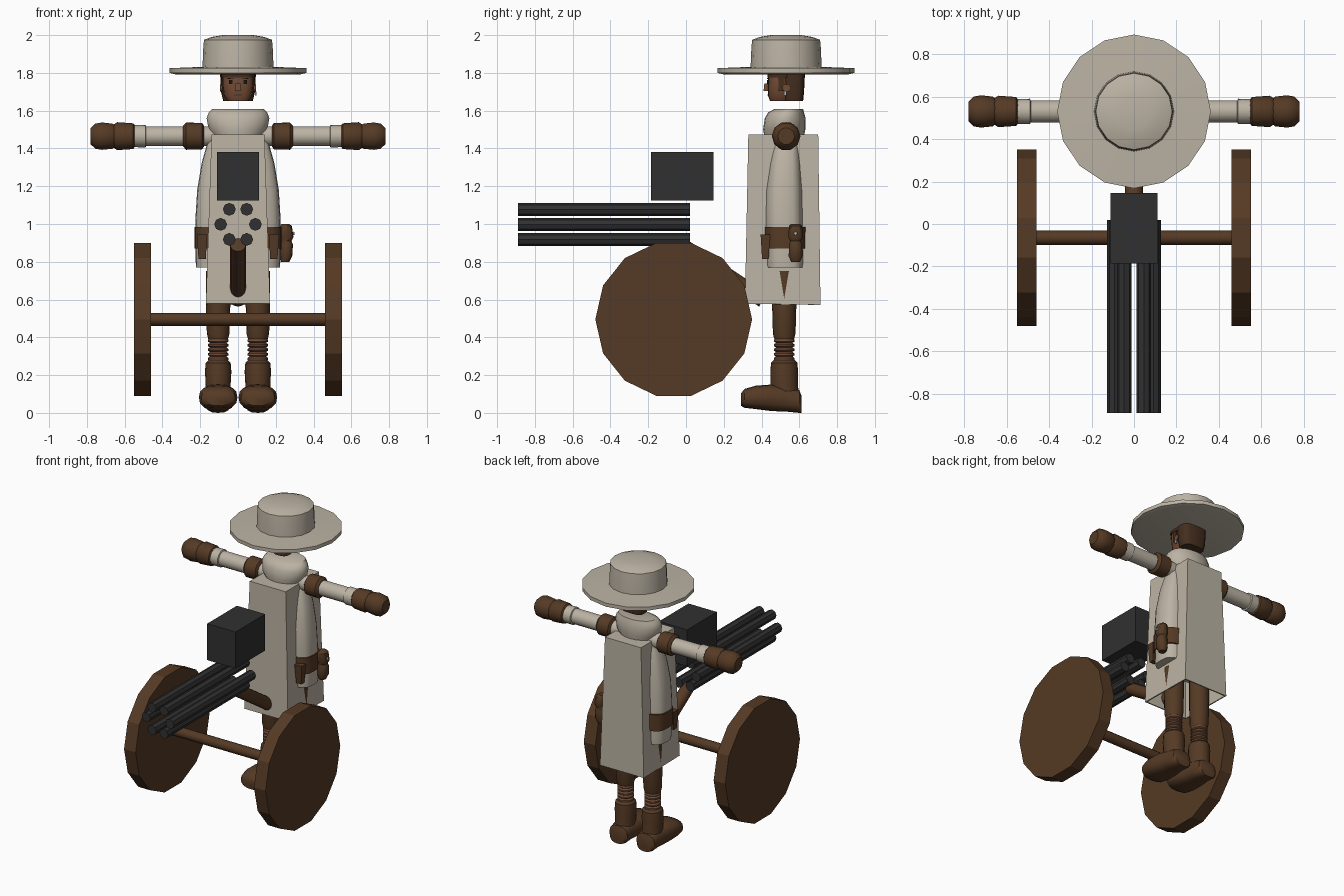
import bpy, bmesh, math
from mathutils import Vector

old = bpy.data.objects.get("Cube")
if old:
    bpy.data.objects.remove(old, do_unlink=True)


def material(name, rgb):
    m = bpy.data.materials.new(name)
    m.use_nodes = True
    col = (*rgb, 1)
    m.diffuse_color = col
    bsdf = m.node_tree.nodes["Principled BSDF"]
    bsdf.inputs["Base Color"].default_value = col
    bsdf.inputs["Roughness"].default_value = 0.8
    return m


CREAM = material("cream cloth", (0.50, 0.45, 0.37))
BROWN = material("brown leather", (0.09, 0.042, 0.018))
SKIN = material("skin", (0.17, 0.07, 0.035))
WRAP = material("shin wrap", (0.17, 0.075, 0.04))
HAIR = material("dark hair", (0.06, 0.028, 0.014))
METAL = material("gun metal", (0.03, 0.03, 0.03))
BLACK = material("black", (0.008, 0.008, 0.008))
SILVER = material("silver", (0.5, 0.5, 0.48))

AXES = {"x": lambda t, a, b: (t, a, b),
        "y": lambda t, a, b: (a, t, b),
        "z": lambda t, a, b: (a, b, t)}


def finish(name, bm, mat, smooth=40):
    bmesh.ops.recalc_face_normals(bm, faces=bm.faces)
    me = bpy.data.meshes.new(name)
    bm.to_mesh(me)
    bm.free()
    me.materials.append(mat)
    ob = bpy.data.objects.new(name, me)
    bpy.context.collection.objects.link(ob)
    if smooth:
        bpy.ops.object.select_all(action="DESELECT")
        ob.select_set(True)
        bpy.context.view_layer.objects.active = ob
        bpy.ops.object.shade_smooth_by_angle(angle=math.radians(smooth))
    return ob


def loft(name, axis, rings, mat, n=16, square=1.0, open_start=False, smooth=40):
    """Rings of (position, centre a, centre b, radius a, radius b); square < 1 gives boxier rings."""
    bm = bmesh.new()
    loops = []
    for t, ca, cb, ra, rb in rings:
        loop = []
        for i in range(n):
            ang = math.tau * i / n
            c, s = math.cos(ang), math.sin(ang)
            a = ca + ra * math.copysign(abs(c) ** square, c)
            b = cb + rb * math.copysign(abs(s) ** square, s)
            loop.append(bm.verts.new(AXES[axis](t, a, b)))
        loops.append(loop)
    for lo, hi in zip(loops, loops[1:]):
        for i in range(n):
            j = (i + 1) % n
            bm.faces.new((lo[i], lo[j], hi[j], hi[i]))
    if not open_start:
        bm.faces.new(loops[0])
    bm.faces.new(loops[-1])
    return finish(name, bm, mat, smooth)


def turned(name, axis, a, b, profile, mat, n=16, smooth=40):
    """Round part from (position, radius) pairs about a straight axis."""
    return loft(name, axis, [(t, a, b, r, r) for t, r in profile], mat, n, smooth=smooth)


def box(name, centre, size, mat, taper=1.0):
    bm = bmesh.new()
    bmesh.ops.create_cube(bm, size=1)
    for v in bm.verts:
        k = taper if v.co.z < 0 else 1
        v.co = Vector((v.co.x * size[0] * k, v.co.y * size[1] * k, v.co.z * size[2])) + Vector(centre)
    return finish(name, bm, mat, 0)


CY = 0.53  # depth of the figure

# Hat
turned("hat", "z", 0, CY, [(1.792, 0.33), (1.80, 0.362), (1.825, 0.362), (1.832, 0.188),
                           (1.93, 0.184), (1.975, 0.18), (1.99, 0.14), (2.0, 0.08)], CREAM)

# Head
loft("head", "z", [(1.65, 0, 0.50, 0.055, 0.055), (1.68, 0, 0.50, 0.075, 0.066),
                   (1.74, 0, 0.50, 0.083, 0.066), (1.80, 0, 0.50, 0.083, 0.066)], SKIN, square=0.7)
loft("hair", "z", [(1.65, 0, 0.57, 0.078, 0.05), (1.70, 0, 0.57, 0.09, 0.055),
                   (1.80, 0, 0.57, 0.095, 0.06)], HAIR, square=0.6)
loft("fringe", "z", [(1.775, 0, 0.51, 0.09, 0.078), (1.80, 0, 0.51, 0.092, 0.08)], HAIR, square=0.7)
box("nose", (0, 0.43, 1.725), (0.026, 0.03, 0.04), SKIN, 1.3)
box("mouth", (0, 0.434, 1.683), (0.04, 0.006, 0.006), HAIR)
for side, s in (("left", 1), ("right", -1)):
    box(side + "_eye", (s * 0.038, 0.434, 1.752), (0.02, 0.009, 0.022), BLACK)
    box(side + "_brow", (s * 0.038, 0.434, 1.77), (0.034, 0.009, 0.007), HAIR)
    box(side + "_sideburn", (s * 0.08, 0.505, 1.745), (0.014, 0.035, 0.08), HAIR, 0.8)
    turned(side + "_ear", "x", 0.53, 1.72, [(s * 0.075, 0.016), (s * 0.094, 0.02)], SKIN, 10)
box("earring", (0.093, 0.525, 1.69), (0.008, 0.012, 0.022), SILVER)

# Collar and poncho
loft("collar", "z", [(1.44, 0, 0.52, 0.11, 0.10), (1.50, 0, 0.52, 0.155, 0.112),
                     (1.56, 0, 0.525, 0.166, 0.108), (1.59, 0, 0.53, 0.155, 0.095),
                     (1.61, 0, 0.545, 0.135, 0.075)], CREAM, 20)
# Panels: a tall slab, open at the hem
bm = bmesh.new()
bmesh.ops.create_cube(bm, size=1)
for v in bm.verts:
    low, front = v.co.z < 0, v.co.y < 0
    v.co.x *= 0.34 if low else 0.28
    if low:
        v.co.y, v.co.z = (0.312, 0.578) if front else (0.712, 0.572)
    else:
        v.co.y, v.co.z = (0.33, 1.475) if front else (0.70, 1.475)
bmesh.ops.delete(bm, geom=[f for f in bm.faces if f.calc_center_median().z < 0.7], context="FACES_ONLY")
poncho = finish("poncho", bm, CREAM, 0)
rim = poncho.modifiers.new("thickness", "SOLIDIFY")
rim.thickness = 0.012
# Side drapes
loft("tunic", "z", [(0.77, 0, 0.525, 0.222, 0.106), (0.80, 0, 0.525, 0.224, 0.108),
                    (1.02, 0, 0.52, 0.226, 0.108), (1.18, 0, 0.52, 0.216, 0.104),
                    (1.32, 0, 0.525, 0.193, 0.09), (1.42, 0, 0.53, 0.165, 0.075),
                    (1.48, 0, 0.53, 0.14, 0.055)], CREAM, 24, square=0.6)

# Belt and pouches
loft("belt", "z", [(0.87, 0, 0.525, 0.231, 0.115), (0.985, 0, 0.525, 0.231, 0.115)],
     BROWN, 24, square=0.55)
loft("left_pouch", "z", [(0.80, 0.25, 0.58, 0.022, 0.025), (0.83, 0.255, 0.58, 0.032, 0.038),
                         (0.89, 0.257, 0.58, 0.034, 0.036), (0.91, 0.255, 0.58, 0.028, 0.03),
                         (0.93, 0.258, 0.58, 0.036, 0.04), (0.99, 0.255, 0.58, 0.03, 0.036),
                         (1.0, 0.25, 0.58, 0.02, 0.025)], BROWN, 10, square=0.8)
turned("pouch_stud", "x", 0.58, 0.95, [(0.29, 0.01), (0.298, 0.008)], SILVER, 8)
for s in (1, -1):
    box("belt_purse", (s * 0.19, 0.42, 0.88), (0.055, 0.05, 0.13), BROWN, 0.7)

# Arms and legs
for side, s in (("left", 1), ("right", -1)):
    def arm(part, profile, mat, n=16):
        turned(side + part, "x", CY, 1.465, [(s * x, r) for x, r in profile], mat, n)

    arm("_sleeve", [(0.10, 0.052), (0.49, 0.052)], CREAM)
    arm("_cuff_ring", [(0.485, 0.05), (0.49, 0.06), (0.55, 0.058), (0.555, 0.05)], CREAM)
    arm("_shoulder_band", [(0.18, 0.055), (0.19, 0.07), (0.275, 0.072), (0.29, 0.055)], BROWN)
    arm("_glove_cuff", [(0.545, 0.055), (0.555, 0.068), (0.64, 0.074), (0.66, 0.06)], BROWN, 12)
    arm("_hand", [(0.645, 0.055), (0.665, 0.07), (0.72, 0.076), (0.755, 0.07), (0.78, 0.045)], BROWN, 10)

    lx = s * 0.105
    turned(side + "_leg", "z", lx, 0.52, [(0.39, 0.052), (0.42, 0.06), (0.56, 0.064), (0.75, 0.064)], BROWN)
    ribs = []
    for i in range(5):
        z = 0.275 + i * 0.024
        ribs += [(z, 0.044), (z + 0.006, 0.054), (z + 0.016, 0.054)]
    turned(side + "_shin_wrap", "z", lx, 0.52, ribs + [(0.4, 0.044)], WRAP)
    loft(side + "_boot_shaft", "z", [(0.05, lx, 0.53, 0.068, 0.075), (0.15, lx, 0.52, 0.066, 0.072),
                                     (0.22, lx, 0.52, 0.07, 0.073), (0.265, lx, 0.52, 0.066, 0.07),
                                     (0.28, lx, 0.52, 0.05, 0.055)], BROWN)
    loft(side + "_boot_foot", "y", [(0.29, lx, 0.07, 0.06, 0.032), (0.31, lx, 0.077, 0.09, 0.05),
                                    (0.37, lx, 0.082, 0.102, 0.062), (0.45, lx, 0.08, 0.092, 0.07),
                                    (0.54, lx, 0.072, 0.075, 0.066), (0.60, lx, 0.06, 0.07, 0.06),
                                    (0.612, lx, 0.045, 0.055, 0.045)], BROWN, 16, square=0.75)

    # Wheel
    turned(side + "_wheel", "x", -0.065, 0.495, [(s * 0.46, 0.415), (s * 0.55, 0.415)], BROWN, 14, 0)

# Gun carriage
turned("axle", "x", -0.065, 0.495, [(-0.47, 0.034), (0.47, 0.034)], BROWN, 12)
bm = bmesh.new()
start, end = Vector((0, -0.03, 0.89)), Vector((0, 0.41, 0.598))
bmesh.ops.create_cone(bm, cap_ends=True, segments=12, radius1=0.042, radius2=0.042,
                      depth=(end - start).length)
spin = (end - start).to_track_quat("Z", "Y")
for v in bm.verts:
    v.co = spin @ v.co + (start + end) / 2
finish("trail_pole", bm, BROWN)
for i in range(6):
    ang = math.tau * i / 6
    turned("gun_barrel", "y", 0.092 * math.cos(ang), 0.998 + 0.092 * math.sin(ang),
           [(-0.89, 0.034), (0.02, 0.034)], METAL, 8, 30)
box("ammo_box", (0, -0.02, 1.253), (0.22, 0.33, 0.256), METAL)
